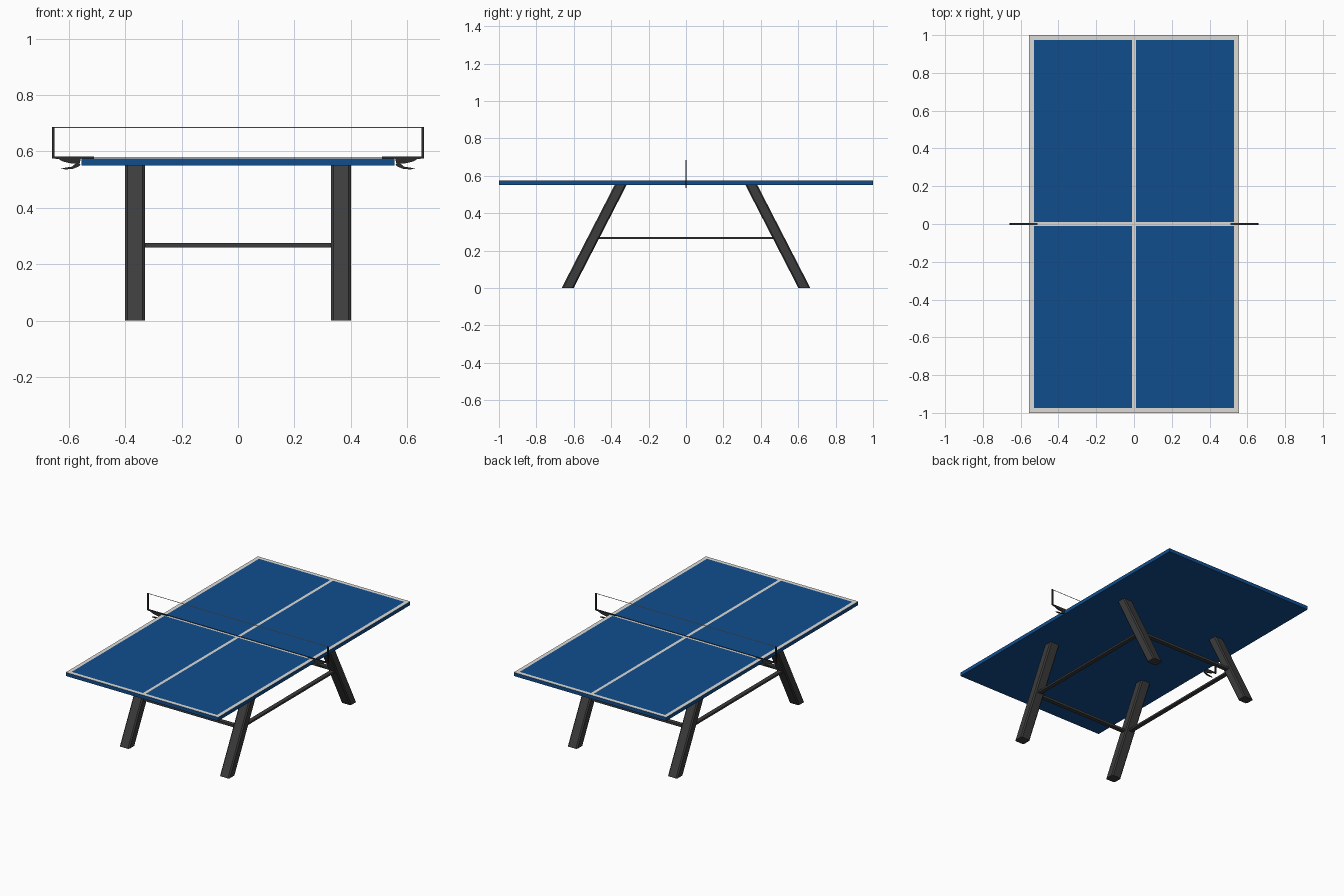
import bpy, bmesh
from mathutils import Vector

cube = bpy.data.objects.get("Cube")
if cube:
    bpy.data.objects.remove(cube, do_unlink=True)


def material(name, rgb):
    m = bpy.data.materials.new(name)
    m.use_nodes = True
    m.diffuse_color = (*rgb, 1)
    m.node_tree.nodes["Principled BSDF"].inputs["Base Color"].default_value = (*rgb, 1)
    return m


BLUE = material("table blue", (0.005, 0.075, 0.27))
WHITE = material("line white", (0.72, 0.71, 0.68))
DARK = material("dark metal", (0.045, 0.045, 0.045))
BLACK = material("black fittings", (0.025, 0.025, 0.025))


def finish(bm, name, *mats):
    bmesh.ops.recalc_face_normals(bm, faces=bm.faces)
    mesh = bpy.data.meshes.new(name)
    bm.to_mesh(mesh)
    bm.free()
    for m in mats:
        mesh.materials.append(m)
    ob = bpy.data.objects.new(name, mesh)
    bpy.context.collection.objects.link(ob)
    return ob


def loft(name, lower, upper, mat):
    """Solid between two matching outlines."""
    bm = bmesh.new()
    a = [bm.verts.new(p) for p in lower]
    b = [bm.verts.new(p) for p in upper]
    bm.faces.new(a)
    bm.faces.new(b)
    for i in range(len(a)):
        j = (i + 1) % len(a)
        bm.faces.new((a[i], a[j], b[j], b[i]))
    return finish(bm, name, mat)


def box(name, centre, size, mat):
    bm = bmesh.new()
    bmesh.ops.create_cube(bm, size=1)
    bmesh.ops.scale(bm, vec=size, verts=bm.verts)
    bmesh.ops.translate(bm, vec=centre, verts=bm.verts)
    return finish(bm, name, mat)


# Table top: slab cut along the painted lines, top strips coloured white
HALF_X, HALF_Y, TOP, UNDER = 0.555, 1.0, 0.574, 0.55
BORDER, MID = 0.025, 0.01
bm = bmesh.new()
bmesh.ops.create_cube(bm, size=1)
bmesh.ops.scale(bm, vec=(2 * HALF_X, 2 * HALF_Y, TOP - UNDER), verts=bm.verts)
bmesh.ops.translate(bm, vec=(0, 0, (TOP + UNDER) / 2), verts=bm.verts)
for axis, half in ((0, HALF_X), (1, HALF_Y)):
    for cut in (BORDER - half, -MID, MID, half - BORDER):
        co, no = Vector(), Vector()
        co[axis], no[axis] = cut, 1
        bmesh.ops.bisect_plane(bm, geom=bm.verts[:] + bm.edges[:] + bm.faces[:],
                               plane_co=co, plane_no=no)
bm.normal_update()
for f in bm.faces:
    c = f.calc_center_median()
    on_line = (min(abs(c.x), abs(c.y)) < MID
               or abs(c.x) > HALF_X - BORDER or abs(c.y) > HALF_Y - BORDER)
    f.material_index = int(f.normal.z > 0.5 and on_line)
finish(bm, "table_top", BLUE, WHITE)


# Splayed legs with chamfered corners
def leg_outline(x, y, z, hx=0.035, hy=0.032, c=0.008):
    quarter = [(hx, hy - c), (hx - c, hy)]
    half = quarter + [(-px, py) for px, py in reversed(quarter)]
    return [(x + px, y + py, z) for px, py in half + [(-px, -py) for px, py in half]]


for sx, side in ((1, "left"), (-1, "right")):
    for sy, end in ((-1, "front"), (1, "back")):
        loft(f"{end}_{side}_leg", leg_outline(sx * 0.365, sy * 0.633, 0),
             leg_outline(sx * 0.365, sy * 0.35, UNDER), DARK)

# Stretchers between the legs
BAR_Z, BAR_Y = 0.267, 0.496
for s, side, end in ((1, "left", "back"), (-1, "right", "front")):
    box(f"{side}_stretcher", (s * 0.365, 0, BAR_Z), (0.028, 2 * BAR_Y, 0.012), DARK)
    box(f"{end}_stretcher", (0, s * BAR_Y, BAR_Z), (0.73, 0.028, 0.015), DARK)

# Net posts and clamps, as thin profiles in the net plane
CLAMP = [(0.51, 0.575), (0.51, 0.581), (0.66, 0.581), (0.66, 0.575), (0.637, 0.573),
         (0.62, 0.564), (0.595, 0.558), (0.562, 0.555), (0.557, 0.575)]
HANDLE = [(0.557, 0.555), (0.575, 0.557), (0.59, 0.545), (0.61, 0.543), (0.628, 0.538),
          (0.61, 0.536), (0.585, 0.538), (0.565, 0.546)]


def plate(name, outline, sx, thick, mat):
    loft(name, [(sx * x, -thick / 2, z) for x, z in outline],
         [(sx * x, thick / 2, z) for x, z in outline], mat)


for sx, side in ((1, "left"), (-1, "right")):
    plate(f"{side}_net_clamp", CLAMP, sx, 0.008, BLACK)
    plate(f"{side}_clamp_handle", HANDLE, sx, 0.006, BLACK)
    box(f"{side}_net_post", (sx * 0.6555, 0, 0.632), (0.009, 0.007, 0.108), BLACK)

# Net cords
box("net_top_cord", (0, 0, 0.685), (1.31, 0.002, 0.003), WHITE)
box("net_bottom_cord", (0, 0, 0.579), (1.31, 0.002, 0.003), BLACK)
